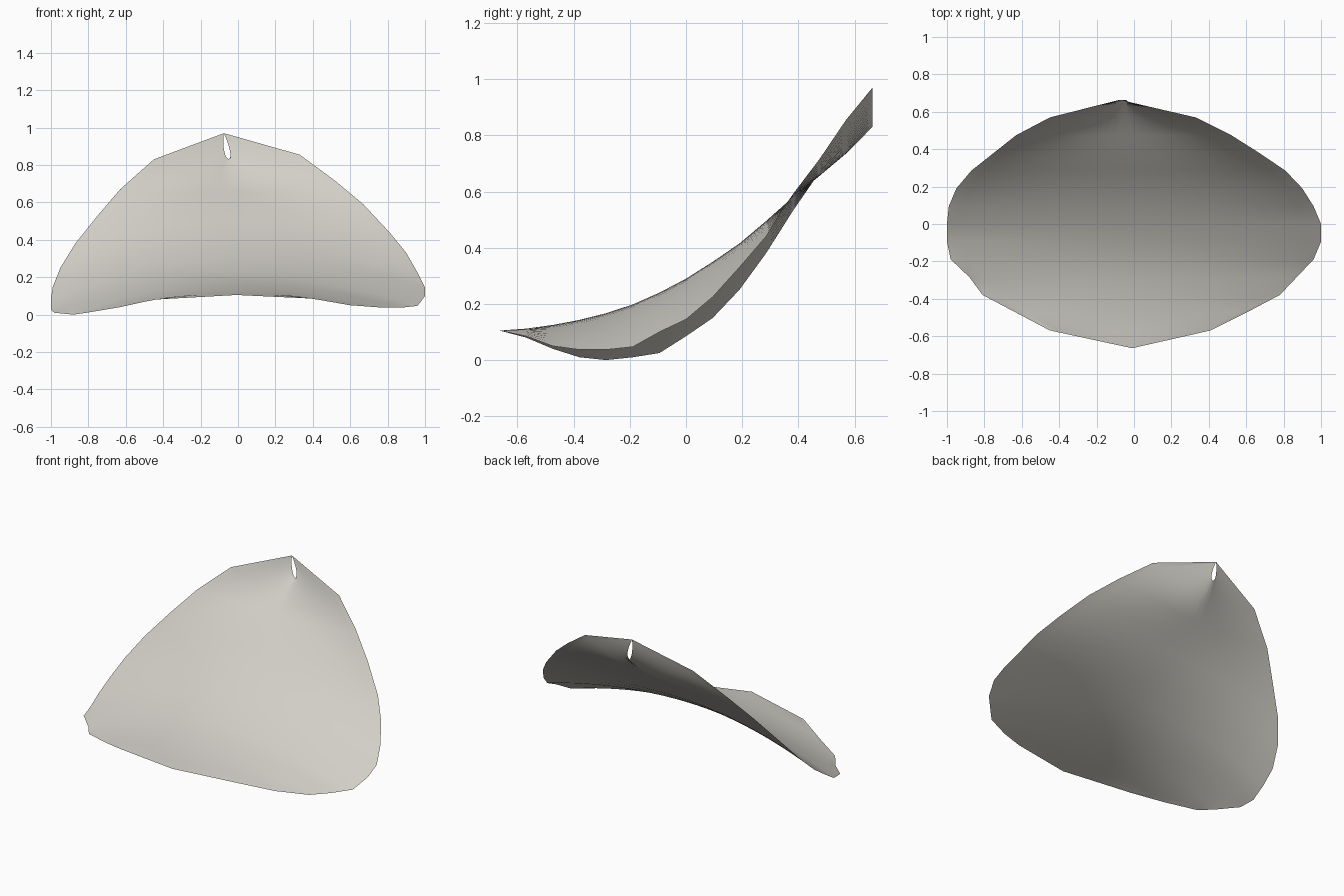
import bpy, bmesh

if "Cube" in bpy.data.objects:
    bpy.data.objects.remove(bpy.data.objects["Cube"])

# Cross rows from front tip to back tip: left x, right x, left z, centre z, right z
ROWS = [
    (-0.01, -0.01, 0.105, 0.105, 0.105),
    (-0.45, 0.41, 0.08, 0.112, 0.085),
    (-0.63, 0.60, 0.04, 0.125, 0.05),
    (-0.81, 0.78, 0.01, 0.143, 0.037),
    (-0.88, 0.87, 0.0, 0.167, 0.037),
    (-0.98, 0.96, 0.01, 0.198, 0.047),
    (-1.0, 1.0, 0.025, 0.24, 0.10),
    (-1.0, 1.0, 0.085, 0.29, 0.145),
    (-0.99, 0.96, 0.15, 0.35, 0.225),
    (-0.95, 0.90, 0.25, 0.415, 0.33),
    (-0.87, 0.81, 0.38, 0.495, 0.44),
    (-0.75, 0.67, 0.53, 0.58, 0.59),
    (-0.63, 0.52, 0.67, 0.655, 0.715),
    (-0.45, 0.33, 0.83, 0.735, 0.855),
]
Y0, STEP, COLS = -0.664, 0.0949, 24

bm = bmesh.new()
grid = []
for i, (xl, xr, zl, zc, zr) in enumerate(ROWS):
    line = []
    for k in range(COLS + 1):
        u = 2 * k / COLS - 1
        z = zc + ((zl if u < 0 else zr) - zc) * u * u
        line.append(bm.verts.new(((xl + xr) / 2 + u * (xr - xl) / 2, Y0 + i * STEP, z)))
    grid.append(line)

# Back tip: the last row is pinched into a narrow upright slit
tip = []
for k in range(COLS + 1):
    u = 2 * k / COLS - 1
    a = abs(u)
    side = (u > 0) - (u < 0)
    x = -0.05 - 0.026 * a + side * 0.04 * a ** 0.5 * (1 - a)
    tip.append(bm.verts.new((x, 0.664, 0.83 + 0.14 * a)))
grid.append(tip)

for lo, hi in zip(grid, grid[1:]):
    for k in range(COLS):
        bm.faces.new((lo[k], lo[k + 1], hi[k + 1], hi[k]))
bmesh.ops.remove_doubles(bm, verts=bm.verts[:], dist=0.0005)
for f in bm.faces:
    f.smooth = True

# Curved sheet with a pale warm grey finish
mesh = bpy.data.meshes.new("curved_petal")
bm.to_mesh(mesh)
bm.free()
mat = bpy.data.materials.new("pale warm grey")
mat.diffuse_color = (0.64, 0.62, 0.57, 1)
mat.use_nodes = True
mat.node_tree.nodes["Principled BSDF"].inputs["Base Color"].default_value = mat.diffuse_color
mesh.materials.append(mat)
petal = bpy.data.objects.new("curved_petal", mesh)
bpy.context.collection.objects.link(petal)
